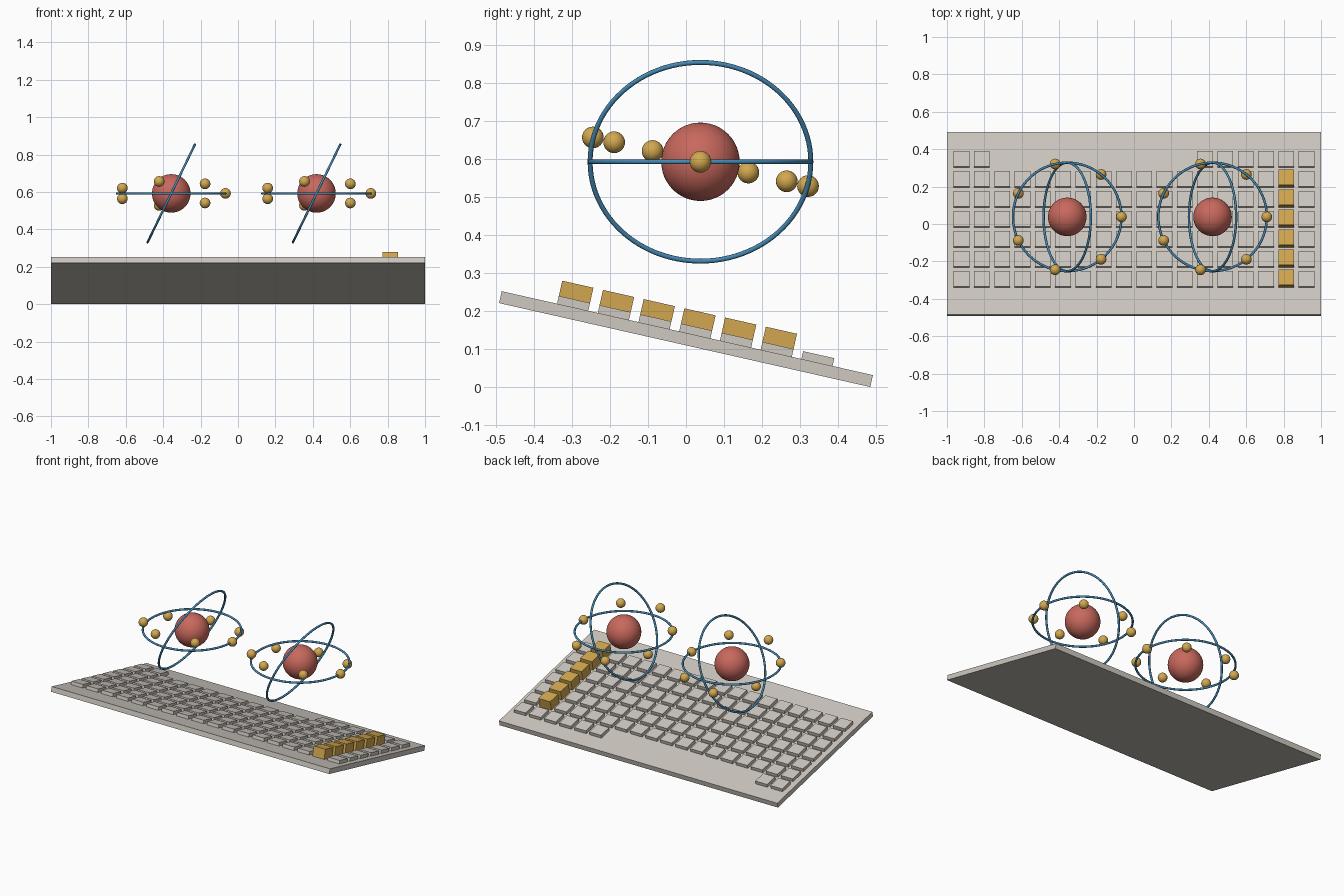
import bpy
import bmesh
import math
from mathutils import Matrix, Vector

cube = bpy.data.objects.get("Cube")
if cube:
    bpy.data.objects.remove(cube, do_unlink=True)


def make_material(name, rgb):
    mat = bpy.data.materials.new(name)
    mat.use_nodes = True
    color = (*rgb, 1.0)
    mat.diffuse_color = color
    mat.node_tree.nodes["Principled BSDF"].inputs["Base Color"].default_value = color
    return mat


GREY = make_material("warm grey", (0.62, 0.58, 0.53))
GOLD = make_material("gold", (0.65, 0.39, 0.08))
RED = make_material("brick red", (0.58, 0.14, 0.11))
BLUE = make_material("steel blue", (0.06, 0.25, 0.45))

# Tilted frame shared by the board and its keys
TILT = math.radians(-12.74)
THICK = 0.032
BOARD = Matrix.Translation((0, 0, 0.126)) @ Matrix.Rotation(TILT, 4, "X")


def make_boxes(name, boxes, mat):
    """One object made of boxes given as (centre, size) in the tilted frame."""
    bm = bmesh.new()
    for centre, size in boxes:
        place = BOARD @ Matrix.Translation(centre) @ Matrix.Diagonal((*size, 1))
        bmesh.ops.create_cube(bm, size=1, matrix=place)
    mesh = bpy.data.meshes.new(name)
    bm.to_mesh(mesh)
    bm.free()
    mesh.materials.append(mat)
    obj = bpy.data.objects.new(name, mesh)
    bpy.context.collection.objects.link(obj)


def finish(name, mat):
    obj = bpy.context.object
    obj.name = name
    obj.data.materials.append(mat)
    bpy.ops.object.shade_smooth()


# Board
make_boxes("keyboard_base", [((0, 0, 0), (2, 1, THICK))], GREY)

# Keys: six full rows, then a partial back row; one column is tall and gold
COLS, ROWS = 18, 7
KEY, LOW, TALL = 0.084, 0.021, 0.062
GOLD_COL = 16
grey_keys, gold_keys = [], []
for row in range(ROWS):
    back = row == ROWS - 1
    for col in range(COLS):
        if back and 2 <= col < 12:
            continue
        tall = col == GOLD_COL and not back
        height = TALL if tall else LOW
        centre = (-0.922 + 0.1085 * col, -0.309 + 0.1097 * row, (THICK + height) / 2)
        (gold_keys if tall else grey_keys).append((centre, (KEY, KEY, height)))
make_boxes("grey_keys", grey_keys, GREY)
make_boxes("gold_keys", gold_keys, GOLD)

# Two floating atoms
ORBIT = 0.29
for side, x in (("right", -0.357), ("left", 0.42)):
    centre = Vector((x, 0.038, 0.592))
    bpy.ops.mesh.primitive_uv_sphere_add(segments=48, ring_count=24, radius=0.103, location=centre)
    finish(side + "_nucleus", RED)

    # Flat ring and steep ring
    for label, angle in (("flat", 0), ("steep", -64.2)):
        bpy.ops.mesh.primitive_torus_add(
            major_radius=ORBIT, minor_radius=0.0065, major_segments=96, minor_segments=10,
            location=centre, rotation=(0, math.radians(angle), 0))
        finish(f"{side}_{label}_ring", BLUE)

    # Seven electrons on a path that slopes like the board
    for i in range(7):
        a = math.tau * i / 7
        dy = ORBIT * math.sin(a)
        offset = Vector((ORBIT * math.cos(a), dy, dy * math.tan(TILT)))
        bpy.ops.mesh.primitive_uv_sphere_add(
            segments=24, ring_count=12, radius=0.0285, location=centre + offset)
        finish(f"{side}_electron_{i + 1}", GOLD)
